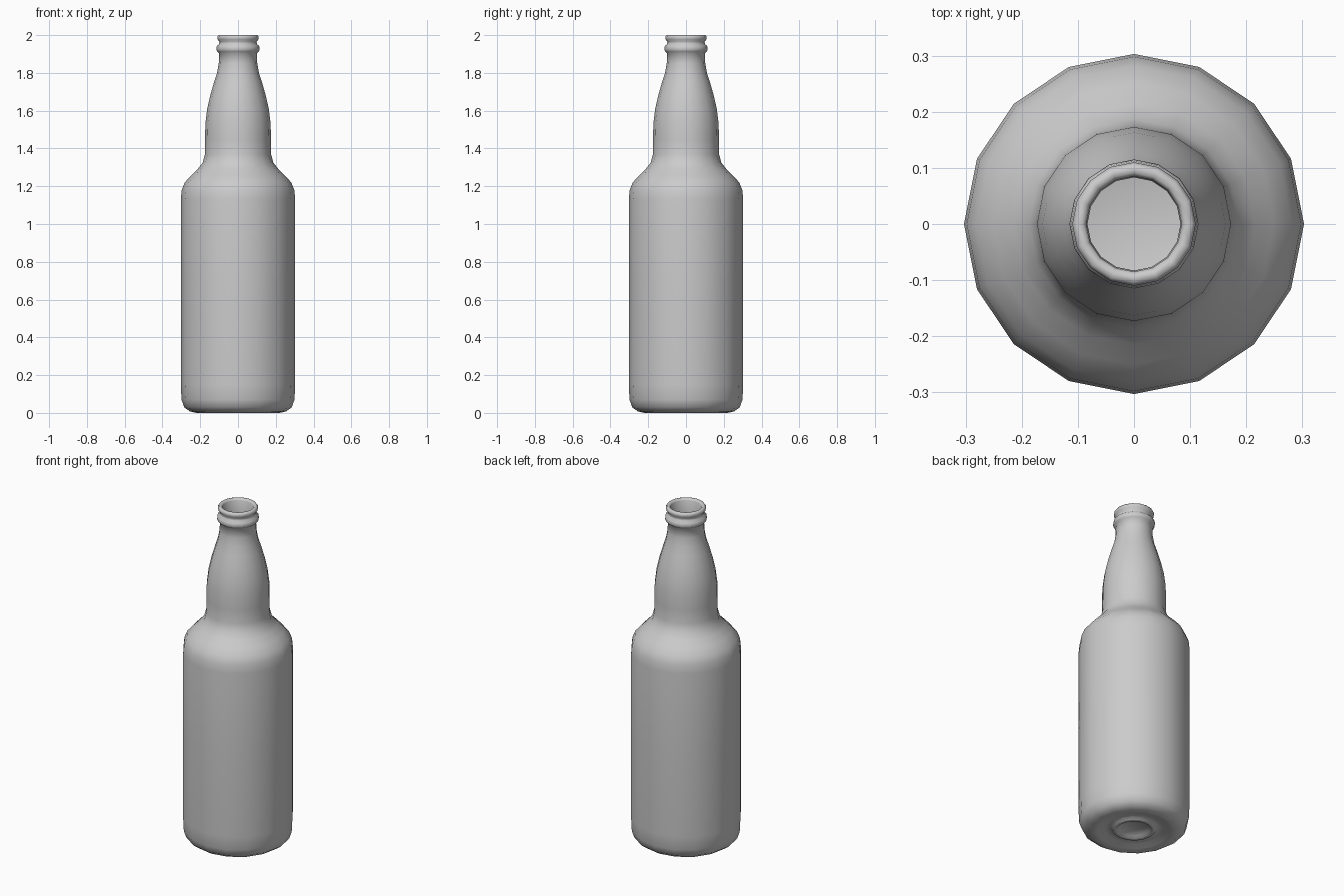
import bpy
import bmesh
from math import cos, sin, pi, radians

cube = bpy.data.objects.get("Cube")
if cube:
    bpy.data.objects.remove(cube, do_unlink=True)

SIDES = 16

# Profiles as (radius, height)
base = [(0, .02), (.085, .02), (.095, .008), (.115, .008), (.125, .02),
        (.16, .016), (.2, .004), (.22, 0), (.255, .008), (.285, .03), (.299, .07)]
body = [(.303, .15), (.303, .65), (.303, 1.13), (.298, 1.18), (.282, 1.22),
        (.25, 1.255), (.215, 1.29), (.187, 1.325), (.175, 1.37)]
neck = [(.174, 1.45), (.173, 1.53), (.163, 1.61), (.147, 1.68), (.127, 1.75),
        (.111, 1.8), (.102, 1.85), (.1, 1.905)]
mouth = [(.11, 1.913), (.115, 1.925), (.112, 1.942), (.1, 1.953), (.099, 1.965),
         (.108, 1.977), (.11, 1.99), (.104, 2), (.091, 2), (.085, 1.99)]
inside = [(.083, 1.85), (.11, 1.75), (.155, 1.53), (.157, 1.37), (.2, 1.28),
          (.28, 1.18), (.285, .1), (.25, .04), (0, .04)]


def lathe(name, profile, material):
    """Revolve a profile that starts and ends on the axis."""
    bm = bmesh.new()
    rings = []
    for r, z in profile:
        n = SIDES if r else 1
        rings.append([bm.verts.new((r * cos(2 * pi * i / SIDES),
                                    r * sin(2 * pi * i / SIDES), z))
                      for i in range(n)])
    for low, high in zip(rings, rings[1:]):
        for i in range(SIDES):
            j = (i + 1) % SIDES
            if len(low) == 1:
                bm.faces.new((low[0], high[j], high[i]))
            elif len(high) == 1:
                bm.faces.new((low[i], low[j], high[0]))
            else:
                bm.faces.new((low[i], low[j], high[j], high[i]))
    bmesh.ops.recalc_face_normals(bm, faces=bm.faces)
    mesh = bpy.data.meshes.new(name)
    bm.to_mesh(mesh)
    bm.free()
    mesh.materials.append(material)
    obj = bpy.data.objects.new(name, mesh)
    bpy.context.collection.objects.link(obj)
    return obj


# Plain grey glass
grey = bpy.data.materials.new("light grey")
grey.use_nodes = True
color = (.6, .6, .6, 1)
grey.diffuse_color = color
grey.node_tree.nodes["Principled BSDF"].inputs["Base Color"].default_value = color

# Hollow bottle, smooth all round
bottle = lathe("bottle", base + body + neck + mouth + inside, grey)
bpy.ops.object.select_all(action='DESELECT')
bottle.select_set(True)
bpy.context.view_layer.objects.active = bottle
bpy.ops.object.shade_smooth_by_angle(angle=radians(75))
